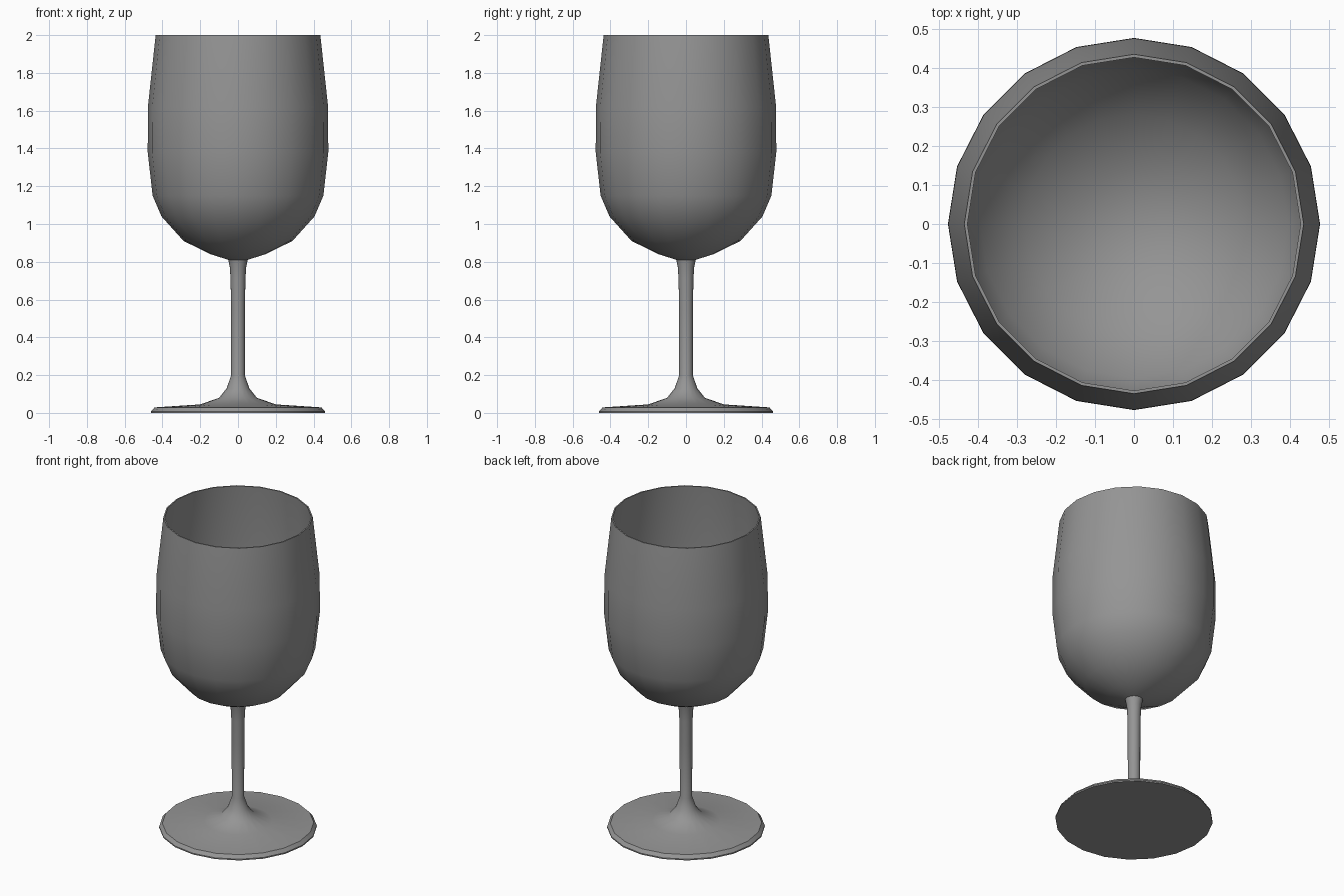
import bpy
import bmesh
import math

SIDES = 20

if "Cube" in bpy.data.objects:
    bpy.data.objects.remove(bpy.data.objects["Cube"], do_unlink=True)

grey = bpy.data.materials.new("plain grey")
grey.use_nodes = True
colour = (0.3, 0.3, 0.3, 1)
grey.diffuse_color = colour
grey.node_tree.nodes["Principled BSDF"].inputs["Base Color"].default_value = colour


def lathe(name, profile):
    """Turn a (radius, height) profile around z; it starts and ends on the axis."""
    bm = bmesh.new()
    points = [bm.verts.new((r, 0, z)) for r, z in profile]
    edges = [bm.edges.new(pair) for pair in zip(points, points[1:])]
    bmesh.ops.spin(bm, geom=points + edges, cent=(0, 0, 0), axis=(0, 0, 1),
                   angle=math.tau, steps=SIDES, use_merge=True)
    bmesh.ops.remove_doubles(bm, verts=bm.verts, dist=0.0005)
    bmesh.ops.recalc_face_normals(bm, faces=bm.faces)
    mesh = bpy.data.meshes.new(name)
    bm.to_mesh(mesh)
    bm.free()
    mesh.materials.append(grey)
    obj = bpy.data.objects.new(name, mesh)
    bpy.context.collection.objects.link(obj)
    bpy.ops.object.select_all(action="DESELECT")
    obj.select_set(True)
    bpy.context.view_layer.objects.active = obj
    bpy.ops.object.shade_smooth_by_angle(angle=math.radians(38))
    return obj


# Thin-walled bowl: outside from the bottom up, then back down the inside
outer = [(0, 0.805), (0.05, 0.81), (0.145, 0.84), (0.288, 0.91), (0.405, 1.04),
         (0.452, 1.15), (0.478, 1.38), (0.477, 1.62), (0.436, 2.0)]
inner = [(0.428, 2.0), (0.467, 1.62), (0.468, 1.38), (0.442, 1.155),
         (0.396, 1.05), (0.282, 0.922), (0.14, 0.852), (0, 0.82)]
lathe("bowl", outer + inner)

# Slim stem flaring into a flat round foot
lathe("stem_and_foot", [
    (0, 0), (0.46, 0), (0.46, 0.008), (0.442, 0.029), (0.2, 0.045),
    (0.1, 0.08), (0.06, 0.13), (0.036, 0.2), (0.037, 0.55), (0.039, 0.7),
    (0.043, 0.77), (0.052, 0.812), (0, 0.812)])
